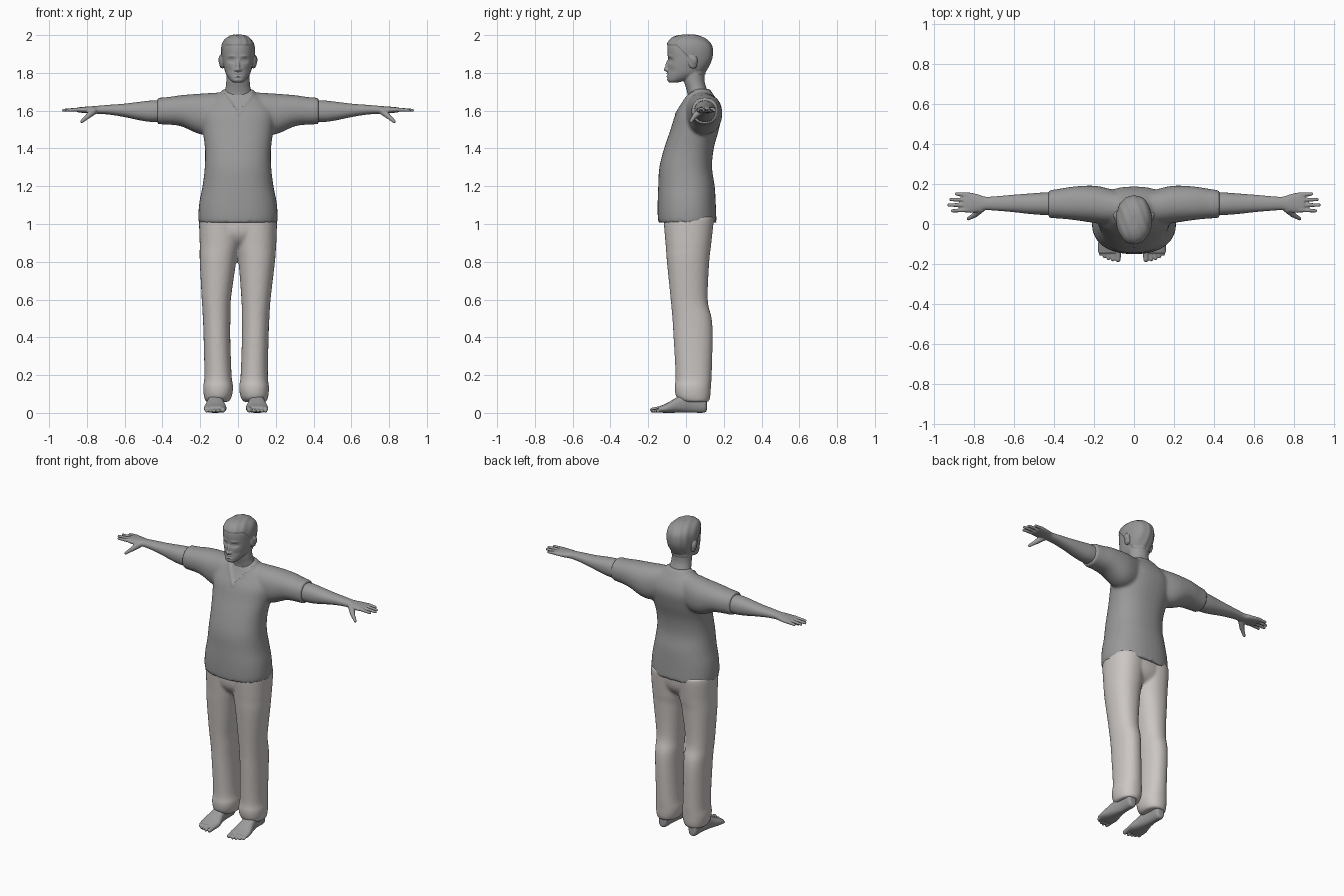
import bpy, bmesh, math
from mathutils import Vector, Matrix


def material(name, rgb):
    m = bpy.data.materials.new(name)
    m.diffuse_color = (*rgb, 1)
    return m


SKIN = material("skin grey", (0.33, 0.33, 0.33))
SHIRT = material("shirt grey", (0.32, 0.32, 0.32))
HAIR = material("hair grey", (0.30, 0.30, 0.30))
CLOTH = material("trouser warm grey", (0.60, 0.565, 0.545))


def spline(a, b, c, d, f):
    return [0.5 * (2 * q + (r - p) * f + (2 * p - 5 * q + 4 * r - s) * f * f
            + (3 * q - p - 3 * r + s) * f ** 3) for p, q, r, s in zip(a, b, c, d)]


def loft(bm, axis, rows, side=1, power=2.0, n=40, steps=5):
    """Rows are (position along axis, u min, u max, v min, v max)."""
    dense = []
    for i in range(len(rows) - 1):
        q = [rows[max(i - 1, 0)], rows[i], rows[i + 1], rows[min(i + 2, len(rows) - 1)]]
        dense += [spline(*q, k / steps) for k in range(steps)]
    dense.append(rows[-1])
    rings = []
    for t, u0, u1, v0, v1 in dense:
        ring = []
        for k in range(n):
            c, s = math.cos(math.tau * k / n), math.sin(math.tau * k / n)
            u = (u0 + u1) / 2 + (u1 - u0) / 2 * math.copysign(abs(c) ** (2 / power), c)
            v = (v0 + v1) / 2 + (v1 - v0) / 2 * math.copysign(abs(s) ** (2 / power), s)
            p = {"x": (t, u, v), "y": (u, t, v), "z": (u, v, t)}[axis]
            ring.append(bm.verts.new((p[0] * side, p[1], p[2])))
        rings.append(ring)
    for a, b in zip(rings, rings[1:]):
        for k in range(n):
            bm.faces.new((a[k], a[(k + 1) % n], b[(k + 1) % n], b[k]))
    bm.faces.new(rings[0])
    bm.faces.new(rings[-1])


def blob(bm, at, radii, tilt=0.0, side=1):
    at = (at[0] * side, at[1], at[2])
    m = Matrix.Translation(at) @ Matrix.Rotation(tilt, 4, "X") @ Matrix.Diagonal((*radii, 1))
    bmesh.ops.create_icosphere(bm, subdivisions=3, radius=1, matrix=m)


def digit(bm, a, b, r0, r1, side=1, count=14):
    a, b = Vector(a), Vector(b)
    for k in range(count):
        f = k / (count - 1)
        r = r0 + (r1 - r0) * f
        blob(bm, a.lerp(b, f), (r, r, r), side=side)


def fuse(name, bm, voxel, smooth, mats):
    """Merge overlapping volumes into one smooth skin."""
    bmesh.ops.recalc_face_normals(bm, faces=bm.faces)
    me = bpy.data.meshes.new(name)
    bm.to_mesh(me)
    bm.free()
    ob = bpy.data.objects.new(name, me)
    bpy.context.collection.objects.link(ob)
    r = ob.modifiers.new("fuse", "REMESH")
    r.mode, r.voxel_size = "VOXEL", voxel
    s = ob.modifiers.new("soften", "SMOOTH")
    s.factor, s.iterations = 0.5, smooth
    dg = bpy.context.evaluated_depsgraph_get()
    new = bpy.data.meshes.new_from_object(ob.evaluated_get(dg))
    ob.modifiers.clear()
    ob.data = new
    new.materials.clear()
    for m in mats:
        new.materials.append(m)
    new.shade_smooth()
    return ob


def edit(ob, fn):
    bm = bmesh.new()
    bm.from_mesh(ob.data)
    bm.normal_update()
    fn(bm)
    bm.to_mesh(ob.data)
    bm.free()
    ob.data.shade_smooth()


def lean(bm):
    # legs stand slightly off centre
    for v in bm.verts:
        v.co.x -= 0.01 * min(1, max(0, (0.9 - v.co.z) / 0.3))


# shirt: torso and sleeves
bm = bmesh.new()
loft(bm, "z", [(z, -w, w, f, b) for z, w, f, b in (
    (1.008, .208, -.147, .162), (1.05, .210, -.150, .160), (1.12, .204, -.150, .157),
    (1.20, .188, -.147, .152), (1.30, .176, -.141, .138), (1.40, .175, -.116, .147),
    (1.50, .188, -.082, .174), (1.58, .195, -.056, .187), (1.64, .165, -.022, .172),
    (1.69, .100, .004, .142), (1.715, .076, .018, .125))], power=2.3)
for s in (1, -1):
    loft(bm, "x", [(.05, .03, .15, 1.52, 1.70), (.12, .00, .175, 1.48, 1.695),
                   (.20, .006, .191, 1.475, 1.69), (.30, .02, .187, 1.517, 1.682),
                   (.37, .027, .176, 1.526, 1.672), (.427, .03, .168, 1.528, 1.668)],
         side=s, power=2.2)
shirt = fuse("shirt", bm, 0.009, 6, [SHIRT, SKIN])


def v_neck(bm):
    for s in (1, -1):
        bmesh.ops.bisect_plane(bm, geom=bm.verts[:] + bm.edges[:] + bm.faces[:],
                               plane_co=(0, 0, 1.59), plane_no=(1.375 * s, 0, -1))
    height = lambda c: c.z - 1.59 - abs(c.x) * 1.375
    for f in bm.faces:
        c = f.calc_center_median()
        f.material_index = int(height(c) > 0 and c.y < 0.07)
    for v in bm.verts:
        h = height(v.co)
        if v.co.y < 0.07:
            if h > 0.002:
                v.co.y += 0.008
            elif h > -0.02:
                v.co.y -= 0.003


edit(shirt, v_neck)

# trousers
bm = bmesh.new()
for s in (1, -1):
    loft(bm, "z", [(.058, .040, .160, -.020, .120), (.075, .028, .167, -.045, .126),
                   (.10, .020, .172, -.056, .130), (.14, .016, .174, -.060, .132),
                   (.20, .024, .168, -.055, .136), (.40, .031, .172, -.066, .141),
                   (.50, .030, .176, -.072, .136), (.60, .028, .182, -.081, .115),
                   (.80, .006, .199, -.101, .123), (.88, -.008, .202, -.107, .132),
                   (1.0, -.02, .206, -.117, .145), (1.04, -.02, .203, -.117, .145)],
         side=s, power=2.2)
loft(bm, "z", [(.875, -.06, .06, -.05, .07), (.91, -.14, .14, -.09, .115),
               (.96, -.18, .18, -.113, .14), (1.04, -.2, .2, -.117, .147)], power=2.2)
edit(fuse("trousers", bm, 0.009, 4, [CLOTH]), lean)

# bare feet with toes
bm = bmesh.new()
for s in (1, -1):
    loft(bm, "y", [(.110, .090, .125, .012, .06), (.095, .077, .138, .001, .10),
                   (.03, .073, .142, .001, .125), (-.04, .064, .155, .001, .088),
                   (-.10, .051, .170, .0, .052), (-.145, .054, .168, .002, .034)],
         side=s, power=2.4)
    for x, tip, r in ((.067, -.177, .015), (.093, -.178, .0105), (.114, -.172, .010),
                      (.134, -.163, .010), (.153, -.150, .010)):
        digit(bm, (x, -.12, r + .009), (x + .003, tip, r), r, r * .9, s)
edit(fuse("feet", bm, 0.004, 3, [SKIN]), lean)

# arms and hands
bm = bmesh.new()
for s in (1, -1):
    loft(bm, "x", [(.36, .042, .157, 1.545, 1.652), (.45, .045, .157, 1.54, 1.654),
                   (.52, .05, .152, 1.549, 1.647), (.60, .059, .146, 1.566, 1.637),
                   (.68, .066, .139, 1.579, 1.631), (.74, .069, .136, 1.583, 1.626),
                   (.775, .060, .147, 1.585, 1.623), (.82, .055, .157, 1.588, 1.620),
                   (.85, .060, .156, 1.592, 1.617)], side=s, power=2.2)
    for y0, y1, tip in ((.070, .066, .905), (.095, .094, .924), (.121, .122, .914),
                        (.145, .150, .885)):
        digit(bm, (.83, y0, 1.606), (tip, y1, 1.602), .0115, .0085, s)
    digit(bm, (.765, .075, 1.598), (.795, .045, 1.570), .020, .014, s)
    digit(bm, (.795, .045, 1.570), (.827, .026, 1.543), .013, .009, s)
fuse("arms", bm, 0.0042, 3, [SKIN])

# head, neck, nose and ears
bm = bmesh.new()
loft(bm, "z", [(z, -w, w, f, b) for z, w, f, b in (
    (1.60, .08, .01, .13), (1.68, .075, .008, .125), (1.72, .066, .000, .108),
    (1.76, .062, -.012, .098), (1.82, .062, -.02, .10))])
loft(bm, "z", [(z, -w, w, f, b) for z, w, f, b in (
    (1.748, .024, -.086, -.045), (1.758, .038, -.098, -.010), (1.775, .052, -.101, .045),
    (1.80, .066, -.098, .092), (1.84, .077, -.097, .118), (1.88, .083, -.096, .134),
    (1.92, .085, -.099, .137), (1.95, .080, -.096, .129), (1.975, .066, -.080, .105),
    (1.99, .045, -.055, .075), (1.997, .022, -.025, .045))], power=2.15)
blob(bm, (0, -.098, 1.838), (.010, .012, .034), -.22)
blob(bm, (0, -.107, 1.818), (.011, .011, .010))
for s in (1, -1):
    blob(bm, (.011, -.098, 1.815), (.009, .010, .008), side=s)
    blob(bm, (.083, .033, 1.858), (.012, .022, .036), .2, s)
    blob(bm, (.088, .042, 1.868), (.011, .015, .024), .2, s)
head = fuse("head", bm, 0.004, 3, [SKIN, HAIR])

# x, z, x radius, z radius, push back along y
FEATURES = [(.034, 1.866, .018, .011, .011), (.033, 1.866, .009, .005, -.006),
            (.034, 1.889, .020, .006, -.004), (0, 1.789, .022, .003, .004),
            (0, 1.796, .016, .004, -.005), (0, 1.781, .014, .004, -.005),
            (0, 1.772, .020, .004, .004), (.045, 1.815, .015, .015, .003)]


def hairline(y):
    if y < -.05:
        return 1.948
    if y < .015:
        return 1.948 - (y + .05) * 1.0
    return 1.883 - min(1, (y - .015) / .05) * .09


def face_and_hair(bm):
    for v in bm.verts:
        x, y, z = v.co
        if y < -.03:
            for fx, fz, rx, rz, push in FEATURES:
                v.co.y += push * math.exp(-((abs(x) - fx) / rx) ** 2 - ((z - fz) / rz) ** 2)
        if z > hairline(y):
            v.co += v.normal * (0.005 + 0.0012 * math.sin(x * 160 + y * 60))
    for f in bm.faces:
        c = f.calc_center_median()
        f.material_index = int(c.z > hairline(c.y))


edit(head, face_and_hair)
